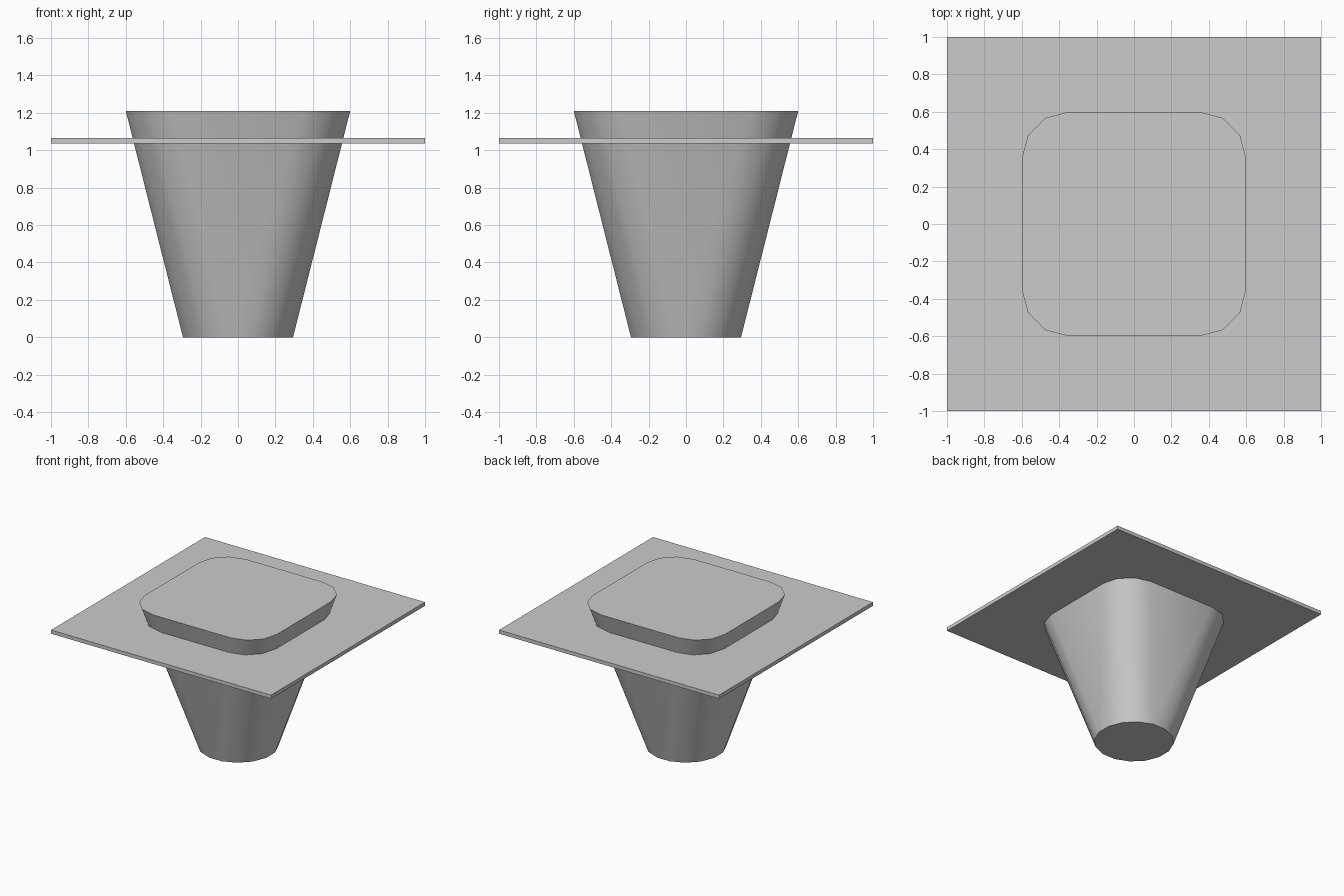
import bpy
import bmesh
from math import sin, cos, pi, radians

cube = bpy.data.objects.get("Cube")
if cube:
    bpy.data.objects.remove(cube, do_unlink=True)

grey = bpy.data.materials.new("light grey")
grey.use_nodes = True
colour = (0.6, 0.6, 0.6, 1)
grey.diffuse_color = colour
grey.node_tree.nodes["Principled BSDF"].inputs["Base Color"].default_value = colour


def add_object(name, bm):
    bmesh.ops.recalc_face_normals(bm, faces=bm.faces)
    mesh = bpy.data.meshes.new(name)
    bm.to_mesh(mesh)
    bm.free()
    mesh.materials.append(grey)
    obj = bpy.data.objects.new(name, mesh)
    bpy.context.collection.objects.link(obj)
    return obj


def rounded_square(half, radius, steps=3):
    """Outline with arcs of the given radius at its four corners."""
    points = []
    inner = half - radius
    for corner in range(4):
        mid = pi / 4 + corner * pi / 2
        cx = inner if cos(mid) > 0 else -inner
        cy = inner if sin(mid) > 0 else -inner
        for i in range(steps + 1):
            a = corner * pi / 2 + i * pi / 2 / steps
            points.append((cx + radius * cos(a), cy + radius * sin(a)))
    return points


def circle(radius, sides=16):
    return [(radius * cos((i + 0.5) * 2 * pi / sides),
             radius * sin((i + 0.5) * 2 * pi / sides)) for i in range(sides)]


# Tapered body: round foot lofted to a rounded square top
bm = bmesh.new()
foot = [bm.verts.new((x, y, 0)) for x, y in circle(0.3)]
top = [bm.verts.new((x, y, 1.21)) for x, y in rounded_square(0.6, 0.25)]
bm.faces.new(foot[::-1])
bm.faces.new(top)
for i in range(len(foot)):
    j = (i + 1) % len(foot)
    bm.faces.new((foot[i], foot[j], top[j], top[i]))
body = add_object("tapered_body", bm)

bpy.ops.object.select_all(action="DESELECT")
body.select_set(True)
bpy.context.view_layer.objects.active = body
bpy.ops.object.shade_smooth_by_angle(angle=radians(40))

# Thin square plate around the body
bm = bmesh.new()
bmesh.ops.create_cube(bm, size=1)
bmesh.ops.scale(bm, vec=(2, 2, 0.03), verts=bm.verts)
bmesh.ops.translate(bm, vec=(0, 0, 1.05), verts=bm.verts)
add_object("square_plate", bm)
